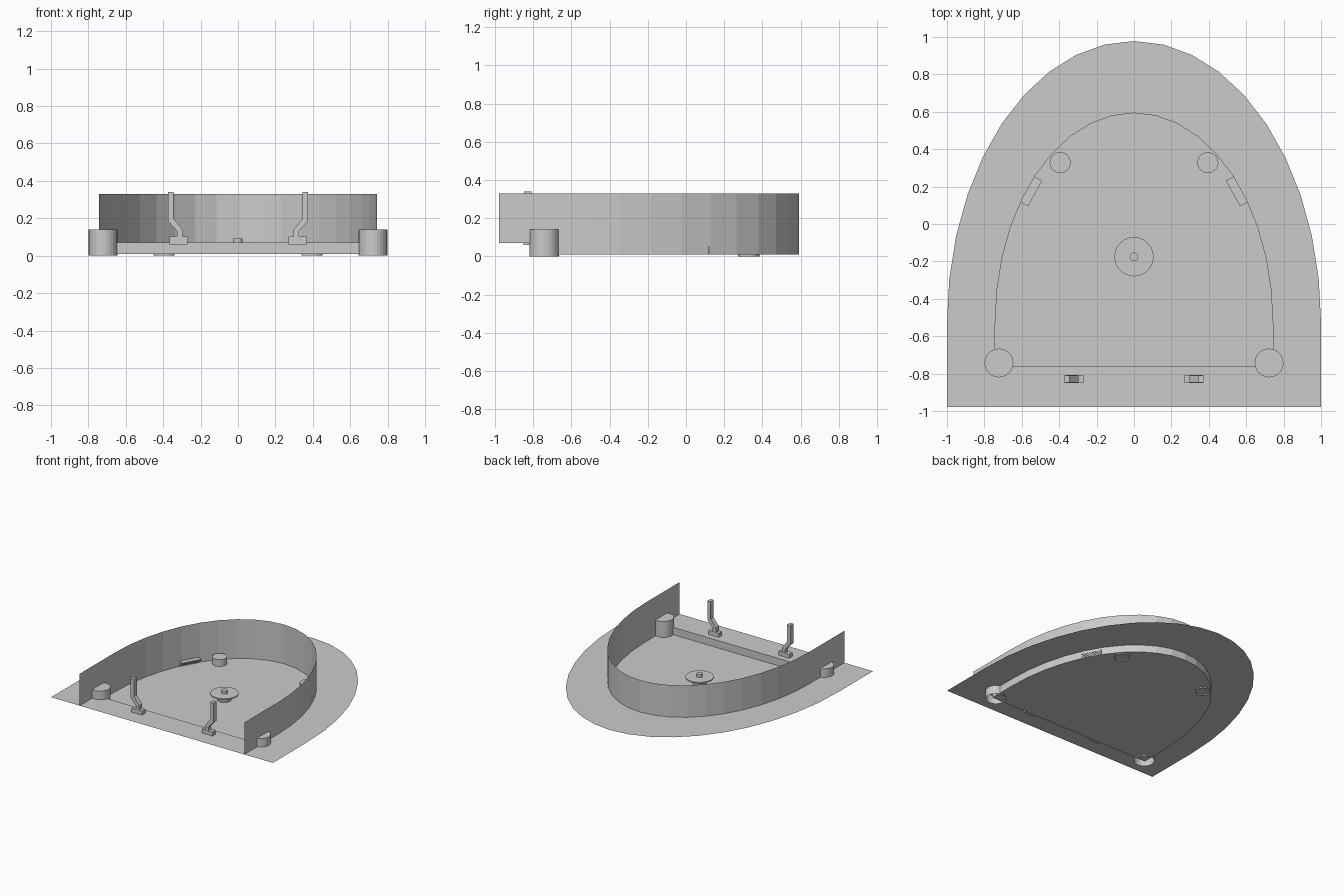
import bpy, bmesh
from math import sin, cos, radians, tau
from mathutils import Vector

if "Cube" in bpy.data.objects:
    bpy.data.objects.remove(bpy.data.objects["Cube"])

PLATE, FLOOR, TOP = 0.07, 0.01, 0.33
FRONT, STEP = -0.978, -0.76


def make(name, verts, faces):
    me = bpy.data.meshes.new(name)
    me.from_pydata([tuple(v) for v in verts], [], faces)
    me.update()
    ob = bpy.data.objects.new(name, me)
    bpy.context.collection.objects.link(ob)
    return ob


def outline(rx, ry, end):
    """Half-ellipse arch with straight legs, left leg to right leg."""
    arc = [(rx * sin(radians(a)), ry * cos(radians(a)) - 0.53) for a in range(-90, 91, 9)]
    return [(-rx, end)] + arc + [(rx, end)]


def strip(name, a, b, closed):
    n = len(a)
    faces = [(i, n + i, n + (i + 1) % n, (i + 1) % n) for i in range(n if closed else n - 1)]
    return make(name, a + b, faces)


def at(pts, z):
    return [(x, y, z) for x, y in pts]


def lathe(name, x, y, profile, seg=24):
    """Revolved profile, closed on top and open underneath."""
    verts, faces = [], []
    for r, z in profile:
        verts += [(x + r * cos(tau * i / seg), y + r * sin(tau * i / seg), z) for i in range(seg)]
    for k in range(len(profile) - 1):
        for i in range(seg):
            j = (i + 1) % seg
            faces.append((k * seg + i, k * seg + j, (k + 1) * seg + j, (k + 1) * seg + i))
    faces.append(tuple(range((len(profile) - 1) * seg, len(profile) * seg)))
    return make(name, verts, faces)


def prism(name, pts, depth):
    """Extrude a planar loop of 3D points by a vector."""
    n = len(pts)
    verts = [Vector(p) for p in pts] + [Vector(p) + Vector(depth) for p in pts]
    faces = [tuple(range(n)), tuple(range(2 * n - 1, n - 1, -1))]
    faces += [(i, n + i, n + (i + 1) % n, (i + 1) % n) for i in range(n)]
    ob = make(name, verts, faces)
    bm = bmesh.new()
    bm.from_mesh(ob.data)
    bmesh.ops.recalc_face_normals(bm, faces=bm.faces)
    bm.to_mesh(ob.data)
    bm.free()
    return ob


# flange plate, recessed floor, riser and tall curved wall
outer = outline(1.0, 1.508, FRONT)
inner = outline(0.742, 1.123, STEP)
wall = outline(0.742, 1.123, FRONT)
strip("flange_plate", at(outer, PLATE), at(inner, PLATE), True)
strip("recess_riser", at(inner, FLOOR), at(inner, PLATE), True)
make("recess_floor", at(inner, FLOOR), [tuple(range(len(inner)))[::-1]])
strip("curved_wall", at(wall, PLATE), at(wall, TOP), False)

# central pedestal with knob
lathe("pedestal", 0, -0.175, [(0.05, FLOOR), (0.055, 0.035), (0.105, 0.058), (0.105, 0.067)])
lathe("pedestal_knob", 0, -0.175, [(0.023, 0.06), (0.023, 0.092)], 16)

for s, side in ((-1, "left"), (1, "right")):
    # corner posts and rear feet
    lathe("corner_post_" + side, s * 0.722, -0.743, [(0.077, 0), (0.077, 0.14)])
    lathe("rear_foot_" + side, s * 0.395, 0.328, [(0.056, 0), (0.056, 0.065)])

    # lever and its base block
    block = [(0.27, 0.06), (0.365, 0.06), (0.365, 0.103), (0.27, 0.103)]
    lever = [(0.345, 0.34), (0.375, 0.34), (0.375, 0.185), (0.325, 0.13), (0.328, 0.10),
             (0.297, 0.10), (0.297, 0.14), (0.345, 0.2)]
    prism("lever_base_" + side, [(s * x, -0.85, z) for x, z in block], (0, 0.042, 0))
    prism("lever_" + side, [(s * x, -0.848, z) for x, z in lever], (0, 0.038, 0))

    # louvred vent: stacked slats stepping inward as they rise
    p = Vector((s * 0.531, 0.254, 0))
    along = Vector((s * 0.069, -0.124, 0)) * 1.1
    out = Vector((s * 0.874, 0.487, 0))
    for k in range(4):
        z = 0.01 + 0.011 * k
        a, b = 0.004 - 0.012 * k, -0.010 - 0.012 * k
        prof = [p + out * d + Vector((0, 0, h)) for d, h in
                ((0.004, z), (0.004, z + 0.009), (b, z + 0.011), (b, z + 0.002))]
        prism(f"vent_slat_{side}_{k + 1}", prof, along)
